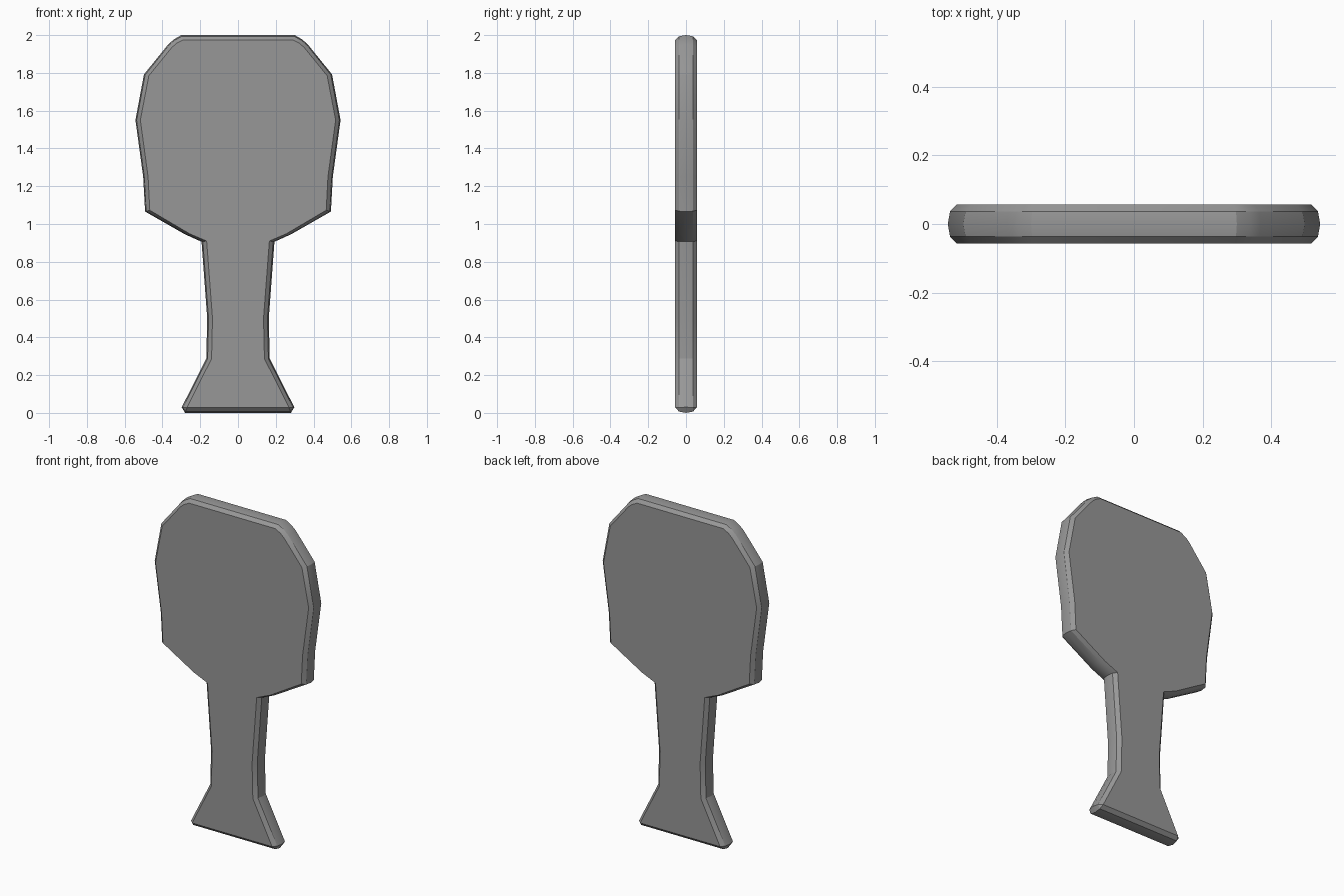
import bpy, bmesh, math

if "Cube" in bpy.data.objects:
    bpy.data.objects.remove(bpy.data.objects["Cube"])

# Right half of the outline: (outer rim x, z, flat face x, z), bottom to top
HALF = [
    (0.280, 0.000, 0.270, 0.028),
    (0.298, 0.030, 0.270, 0.028),
    (0.168, 0.287, 0.140, 0.287),
    (0.163, 0.500, 0.135, 0.500),
    (0.193, 0.906, 0.166, 0.910),
    (0.280, 0.945, 0.257, 0.949),
    (0.492, 1.066, 0.467, 1.073),
    (0.502, 1.250, 0.476, 1.250),
    (0.543, 1.550, 0.517, 1.550),
    (0.498, 1.792, 0.472, 1.785),
    (0.370, 1.950, 0.350, 1.935),
    (0.340, 1.977, 0.325, 1.957),
    (0.300, 2.000, 0.290, 1.975),
]
# Edge cross-section: (y, blend from face outline to rim outline)
SECTION = [(-0.057, 0), (-0.037, 0.75), (0, 1), (0.037, 0.75), (0.057, 0)]

outline = [(1, p) for p in HALF] + [(-1, p) for p in reversed(HALF)]

# Paddle: rounded rim rings capped by flat faces
bm = bmesh.new()
rings = []
for y, t in SECTION:
    ring = []
    for s, (ox, oz, fx, fz) in outline:
        ring.append(bm.verts.new((s * (fx + (ox - fx) * t), y, fz + (oz - fz) * t)))
    rings.append(ring)
n = len(outline)
for a, b in zip(rings, rings[1:]):
    for i in range(n):
        j = (i + 1) % n
        bm.faces.new((a[i], a[j], b[j], b[i]))
bm.faces.new(rings[0])
bm.faces.new(rings[-1][::-1])
bmesh.ops.remove_doubles(bm, verts=bm.verts, dist=0.0005)
bmesh.ops.recalc_face_normals(bm, faces=bm.faces)

mesh = bpy.data.meshes.new("paddle")
bm.to_mesh(mesh)
bm.free()
paddle = bpy.data.objects.new("paddle", mesh)
bpy.context.collection.objects.link(paddle)

# Dark grey finish
grey = bpy.data.materials.new("dark_grey")
grey.diffuse_color = (0.31, 0.31, 0.31, 1)
grey.use_nodes = True
grey.node_tree.nodes["Principled BSDF"].inputs["Base Color"].default_value = grey.diffuse_color
mesh.materials.append(grey)

# Crisp bevel bands
bpy.context.view_layer.objects.active = paddle
paddle.select_set(True)
bpy.ops.object.shade_smooth_by_angle(angle=math.radians(25))
